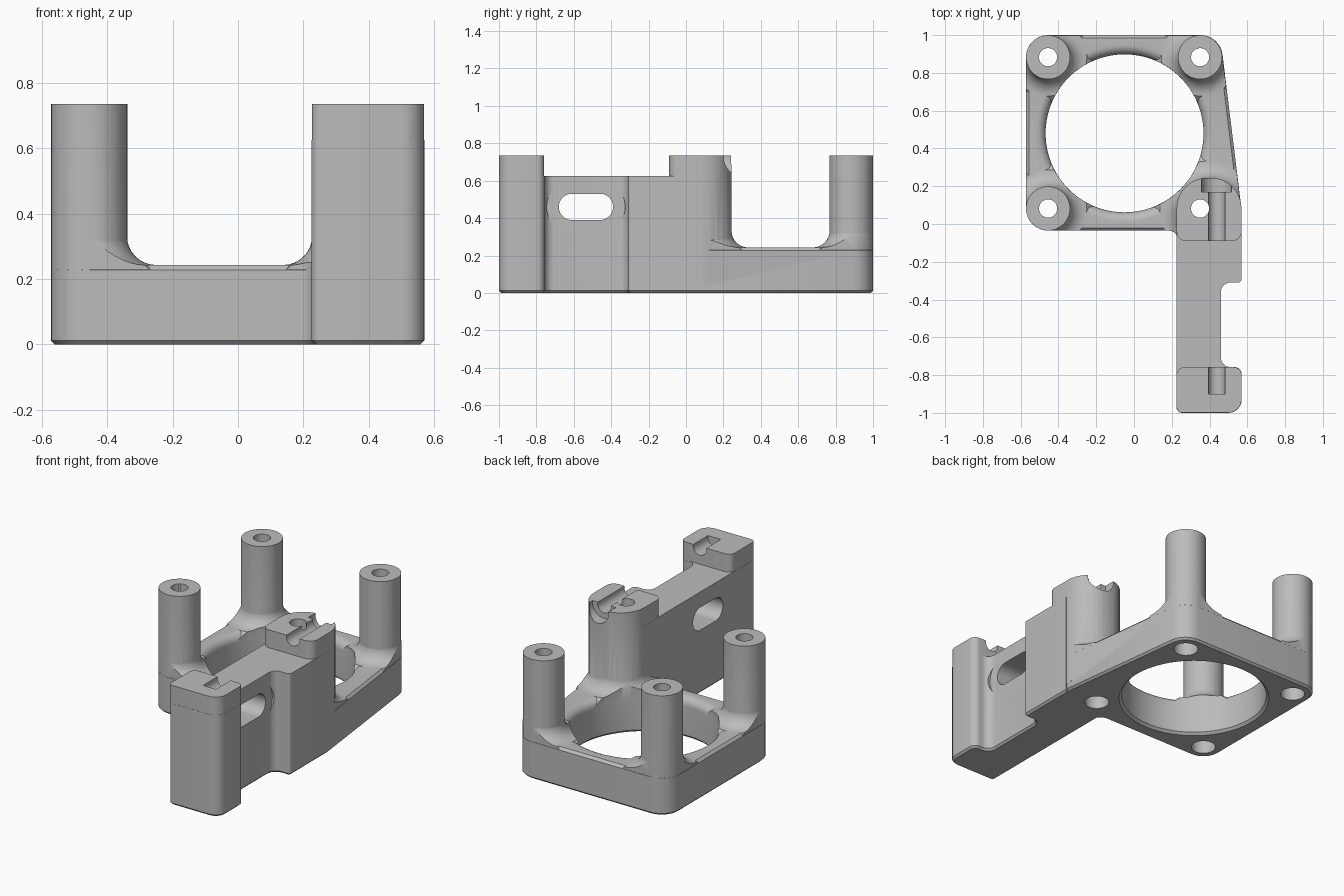
import bpy, bmesh, math
from mathutils import Vector, Matrix

cube = bpy.data.objects.get("Cube")
if cube:
    bpy.data.objects.remove(cube, do_unlink=True)

grey = bpy.data.materials.new("plain grey")
grey.use_nodes = True
grey.diffuse_color = (0.5, 0.5, 0.5, 1)
grey.node_tree.nodes["Principled BSDF"].inputs["Base Color"].default_value = (0.5, 0.5, 0.5, 1)

TOP, FRAME, ARM = 0.735, 0.243, 0.625
CENTRE, BORE = (-0.05, 0.48), 0.418


def to_object(bm, name):
    bmesh.ops.remove_doubles(bm, verts=bm.verts, dist=1e-5)
    bmesh.ops.recalc_face_normals(bm, faces=bm.faces)
    mesh = bpy.data.meshes.new(name)
    bm.to_mesh(mesh)
    bm.free()
    mesh.materials.append(grey)
    obj = bpy.data.objects.new(name, mesh)
    bpy.context.collection.objects.link(obj)
    return obj


def rounded(corners, seg=8):
    """Outline through (x, y, radius) corners, each one filleted."""
    out = []
    for i, (x, y, r) in enumerate(corners):
        p = Vector((x, y))
        if r == 0:
            out.append(p)
            continue
        a = (Vector(corners[i - 1][:2]) - p).normalized()
        b = (Vector(corners[(i + 1) % len(corners)][:2]) - p).normalized()
        half = a.angle(b) / 2
        mid = p + (a + b).normalized() * (r / math.sin(half))
        start = p + a * (r / math.tan(half)) - mid
        end = p + b * (r / math.tan(half)) - mid
        sweep = end.angle_signed(start)
        for k in range(seg + 1):
            out.append(mid + Matrix.Rotation(sweep * k / seg, 2) @ start)
    return out


def prism(name, outline, z0, z1, chamfer_bottom=0, chamfer_top=0):
    bm = bmesh.new()
    base = bm.faces.new([bm.verts.new((p.x, p.y, z0)) for p in outline])
    bmesh.ops.extrude_face_region(bm, geom=[base])
    bm.verts.ensure_lookup_table()
    for v in bm.verts[len(outline):]:
        v.co.z = z1
    for z, size in ((z0, chamfer_bottom), (z1, chamfer_top)):
        if size:
            rim = [e for e in bm.edges if all(abs(v.co.z - z) < 1e-6 for v in e.verts)]
            bmesh.ops.bevel(bm, geom=rim, offset=size, segments=1, affect='EDGES')
    return to_object(bm, name)


def lathe(name, profile, x, y, steps=64):
    """Closed solid turned from (radius, z) points about a vertical axis."""
    bm = bmesh.new()
    verts = [bm.verts.new((r, 0, z)) for r, z in profile]
    edges = [bm.edges.new(pair) for pair in zip(verts, verts[1:])]
    bmesh.ops.spin(bm, geom=verts + edges, axis=(0, 0, 1), cent=(0, 0, 0),
                   angle=math.tau, steps=steps, use_duplicate=False)
    bmesh.ops.translate(bm, verts=bm.verts, vec=(x, y, 0))
    return to_object(bm, name)


def rod(name, r, x, y, z0, z1):
    return lathe(name, [(0, z0), (r, z0), (r, z1), (0, z1)], x, y, 48)


def rod_y(name, r, x, z, y0, y1):
    obj = rod(name, r, 0, 0, y0, y1)
    obj.data.transform(Matrix.Translation((x, 0, z)) @ Matrix.Rotation(-math.pi / 2, 4, 'X'))
    return obj


def boolean(target, tool, operation):
    mod = target.modifiers.new(operation, 'BOOLEAN')
    mod.operation, mod.object, mod.solver = operation, tool, 'EXACT'
    result = bpy.data.meshes.new_from_object(
        target.evaluated_get(bpy.context.evaluated_depsgraph_get()))
    target.modifiers.clear()
    target.data = result
    bpy.data.objects.remove(tool, do_unlink=True)


def skirt(name, r, x, y, fillet=0.09):
    """Flared foot that blends a round column into the frame."""
    arc = [(r + fillet * (1 - math.cos(t)), FRAME + fillet * (1 - math.sin(t)))
           for t in [math.pi / 2 * k / 8 for k in range(8, -1, -1)]]
    # the arc runs from the outer foot up to the column wall
    return lathe(name, [(0, 0.17), (r + fillet + 0.08, 0.17)] + arc +
                 [(r, FRAME + fillet + 0.01), (0, FRAME + fillet + 0.01)], x, y)


# frame plate, ending inside the arm
frame_outline = rounded([(-0.572, -0.035, 0.117), (0.224, -0.035, 0.045), (0.235, -0.12, 0),
                         (0.5, -0.12, 0), (0.569, 0.08, 0), (0.456, 1.0, 0.117),
                         (-0.572, 1.0, 0.117)])
body = prism("fan_bracket", frame_outline, 0, FRAME, 0.012, 0.015)

# central bore with a chamfered bottom and a rounded top lip
lip = 0.05
lip_arc = [(BORE + lip * (1 - math.cos(t)), FRAME - lip + lip * math.sin(t))
           for t in [math.pi / 2 * k / 8 for k in range(9)]]
boolean(body, lathe("bore_cutter", [(0, -0.1), (BORE + 0.115, -0.1), (BORE, 0.015)] + lip_arc +
                    [(BORE + lip, 0.4), (0, 0.4)], *CENTRE, 128), 'DIFFERENCE')

# flared feet, trimmed to the frame outline and bore
posts = [(-0.455, 0.082), (-0.455, 0.883), (0.35, 0.883)]
shrink = [Vector(CENTRE) + (p - Vector(CENTRE)) * 0.998 for p in frame_outline]
for x, y, r in [(x, y, 0.115) for x, y in posts] + [(0.39, 0.08, 0.163)]:
    foot = skirt("foot", r, x, y)
    boolean(foot, prism("trim", shrink, 0.05, 0.9), 'INTERSECT')
    boolean(foot, rod("bore_trim", BORE + 0.001, *CENTRE, -0.1, 1), 'DIFFERENCE')
    boolean(body, foot, 'UNION')

# round posts
for x, y in posts:
    boolean(body, rod("post", 0.1165, x, y, 0.05, TOP), 'UNION')

# side arm with its thinned middle
arm = rounded([(0.225, -1, 0.03), (0.57, -1, 0.07), (0.57, -0.757, 0.04), (0.46, -0.757, 0.05),
               (0.46, -0.31, 0.05), (0.57, -0.31, 0.02), (0.57, 0.07, 0), (0.225, 0.07, 0)])
boolean(body, prism("arm", arm, 0, ARM, 0.012), 'UNION')

# raised end block and corner column
end_block = rounded([(0.226, -0.999, 0.03), (0.569, -0.999, 0.07),
                     (0.569, -0.758, 0.04), (0.226, -0.758, 0.04)])
boolean(body, prism("end_block", end_block, 0.4, TOP), 'UNION')
column = rounded([(0.226, -0.09, 0.05), (0.569, -0.09, 0.05),
                  (0.569, 0.244, 0.16), (0.226, 0.244, 0.16)])
boolean(body, prism("corner_column", column, 0.05, TOP), 'UNION')

# vertical screw holes with wider bottoms
for x, y in posts + [(0.35, 0.082)]:
    boolean(body, lathe("screw_cutter", [(0, -0.1), (0.07, -0.1), (0.07, 0.3), (0.048, 0.3),
                                         (0.048, 1), (0, 1)], x, y, 48), 'DIFFERENCE')

# horizontal screw channel and head pocket along the arm
for r, y0, y1 in ((0.045, -0.9, -0.7), (0.045, -0.15, 0.3), (0.08, 0.17, 0.4)):
    boolean(body, rod_y("channel_cutter", r, 0.437, 0.725, y0, y1), 'DIFFERENCE')

# window slot and its shallow outer clearance
for r, x0, x1 in ((0.07, 0.1, 0.8), (0.135, 0.461, 0.8)):
    y0, y1, z = -0.61, -0.46, 0.46
    slot = rounded([(-z - r, y0 - r, r * 0.999), (-z + r, y0 - r, r * 0.999),
                    (-z + r, y1 + r, r * 0.999), (-z - r, y1 + r, r * 0.999)], 12)
    cutter = prism("slot_cutter", slot, x0, x1)
    cutter.data.transform(Matrix.Rotation(math.pi / 2, 4, 'Y'))
    boolean(body, cutter, 'DIFFERENCE')

# smooth curved walls, keep hard edges
bpy.ops.object.select_all(action='DESELECT')
body.select_set(True)
bpy.context.view_layer.objects.active = body
bpy.ops.object.shade_smooth_by_angle(angle=math.radians(30))
